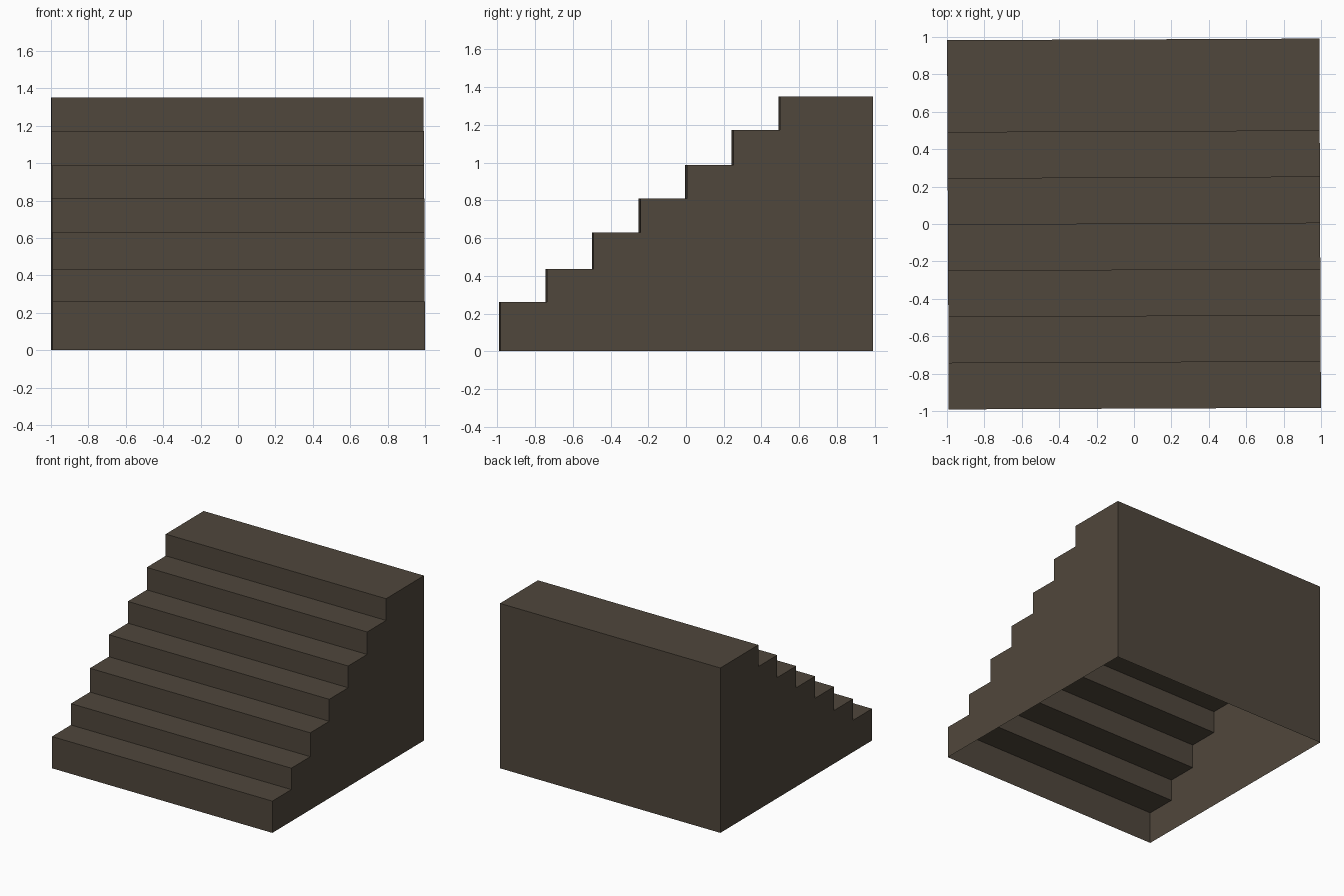
import bpy, bmesh, math

if "Cube" in bpy.data.objects:
    bpy.data.objects.remove(bpy.data.objects["Cube"])

# Stone colour
stone = bpy.data.materials.new("dark brown stone")
stone.diffuse_color = (0.08, 0.063, 0.045, 1)
stone.use_nodes = True
stone.node_tree.nodes["Principled BSDF"].inputs["Base Color"].default_value = stone.diffuse_color

HALF_W, HALF_D = 0.995, 0.987
STEP_TOPS = [0.26, 0.435, 0.63, 0.81, 0.988, 1.172, 1.35]

# Side profile (y, z): front foot, up the steps, down the back
profile = [(-HALF_D, 0)]
for i, top in enumerate(STEP_TOPS):
    y0 = -HALF_D + i * HALF_D / 4
    y1 = HALF_D if i == len(STEP_TOPS) - 1 else y0 + HALF_D / 4
    profile += [(y0, top), (y1, top)]
profile.append((HALF_D, 0))

# Hollow staircase shell, open underneath
bm = bmesh.new()
left = [bm.verts.new((-HALF_W, y, z)) for y, z in profile]
right = [bm.verts.new((HALF_W, y, z)) for y, z in profile]
bm.faces.new(left)
bm.faces.new(right[::-1])
for i in range(len(profile) - 1):
    bm.faces.new((left[i], right[i], right[i + 1], left[i + 1]))
# Orient every face away from the inside of the shell
bmesh.ops.recalc_face_normals(bm, faces=bm.faces)
bm.faces.ensure_lookup_table()
if bm.faces[0].normal.x > 0:
    bmesh.ops.reverse_faces(bm, faces=bm.faces)

mesh = bpy.data.meshes.new("staircase")
bm.to_mesh(mesh)
bm.free()
mesh.materials.append(stone)
stairs = bpy.data.objects.new("staircase", mesh)
stairs.rotation_euler.z = math.radians(0.25)  # very slightly turned
bpy.context.collection.objects.link(stairs)
